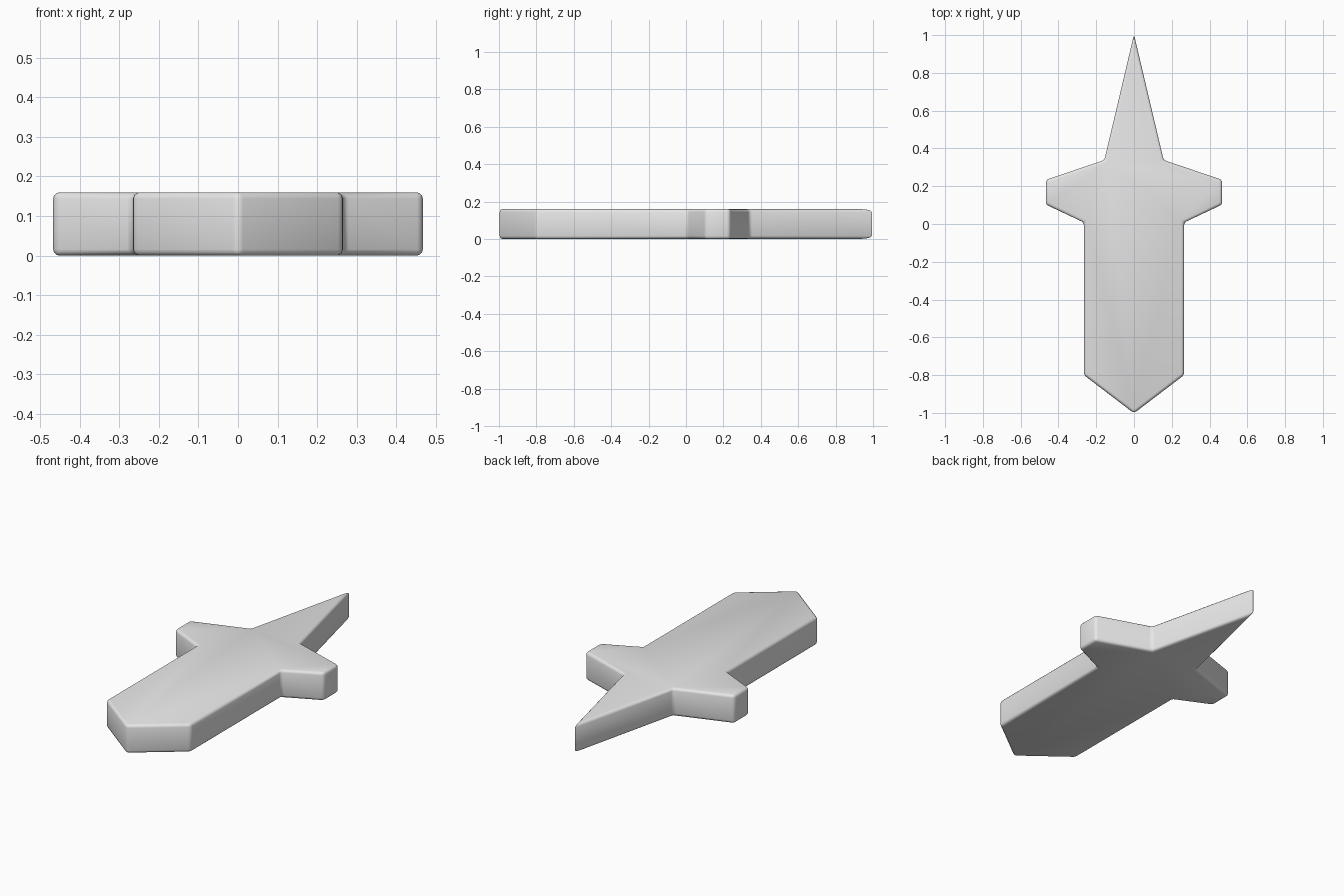
import bpy, bmesh, math

if "Cube" in bpy.data.objects:
    bpy.data.objects.remove(bpy.data.objects["Cube"])

THICKNESS = 0.16
BEVEL = 0.016

# Right half of the outline, from the pointed tip down to the blunt end
half = [(0.0, 1.004), (0.157, 0.338), (0.467, 0.234), (0.467, 0.103),
        (0.265, 0.008), (0.265, -0.8), (0.0, -1.002)]
outline = half + [(-x, y) for x, y in half[-2:0:-1]]

# Extrude the mirrored outline into a slab
bm = bmesh.new()
face = bm.faces.new([bm.verts.new((x, y, 0.0)) for x, y in outline])
top = bmesh.ops.extrude_face_region(bm, geom=[face])["geom"]
bmesh.ops.translate(bm, vec=(0, 0, THICKNESS),
                    verts=[v for v in top if isinstance(v, bmesh.types.BMVert)])
bmesh.ops.recalc_face_normals(bm, faces=bm.faces[:])

# Soften every edge
bmesh.ops.bevel(bm, geom=bm.edges[:], offset=BEVEL, offset_type='OFFSET',
                segments=3, profile=0.5, affect='EDGES', clamp_overlap=False)
bmesh.ops.recalc_face_normals(bm, faces=bm.faces[:])

mesh = bpy.data.meshes.new("dagger_slab")
bm.to_mesh(mesh)
bm.free()
slab = bpy.data.objects.new("dagger_slab", mesh)
bpy.context.collection.objects.link(slab)

# Single plain grey
grey = bpy.data.materials.new("light_grey")
grey.diffuse_color = (0.8, 0.8, 0.8, 1.0)
grey.use_nodes = True
grey.node_tree.nodes["Principled BSDF"].inputs["Base Color"].default_value = grey.diffuse_color
mesh.materials.append(grey)

# Smooth rounded edges
bpy.context.view_layer.objects.active = slab
slab.select_set(True)
bpy.ops.object.shade_smooth_by_angle(angle=math.radians(40))
